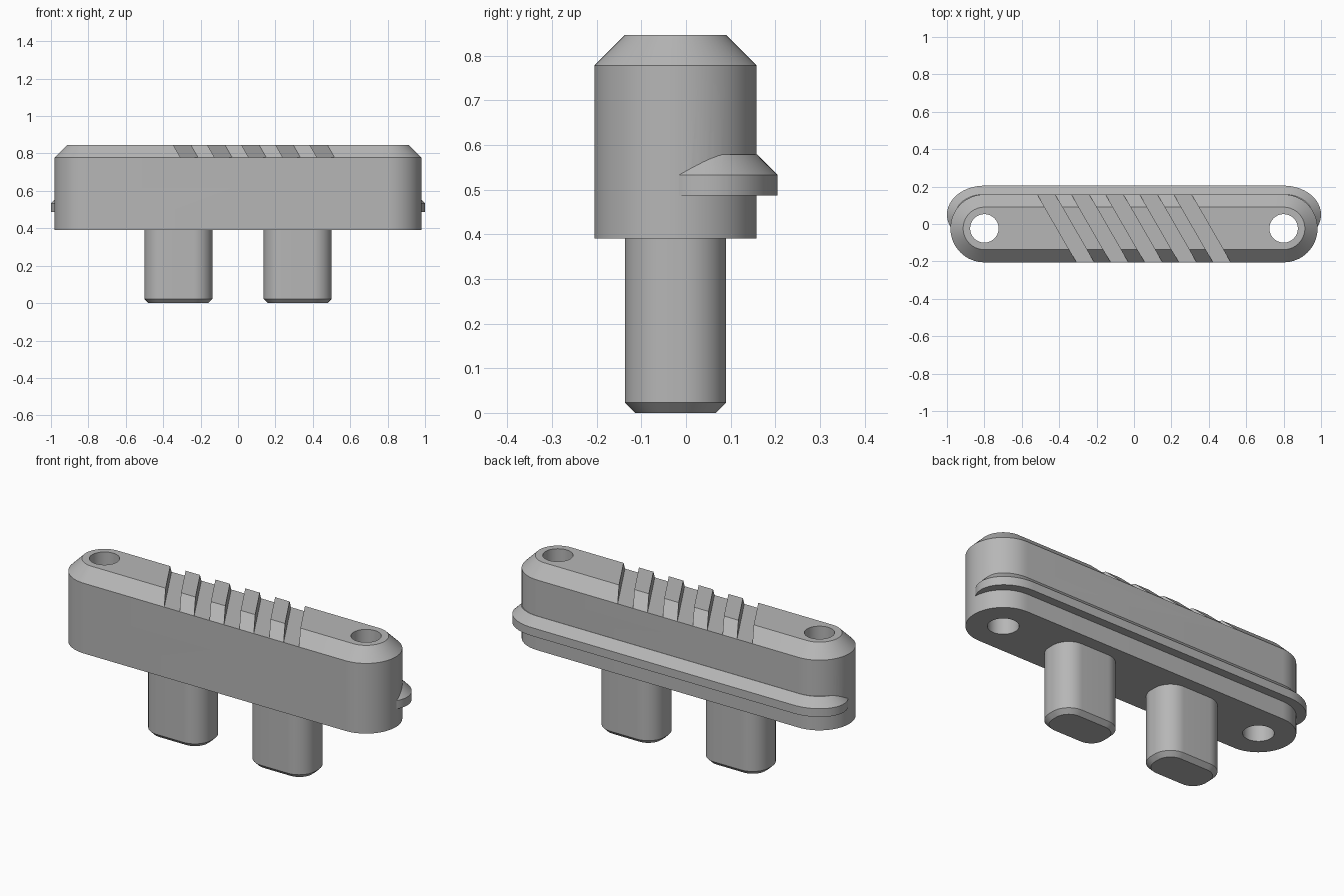
import bpy, bmesh, math
from mathutils import Matrix

cube = bpy.data.objects.get("Cube")
if cube:
    bpy.data.objects.remove(cube, do_unlink=True)

grey = bpy.data.materials.new("plain grey")
grey.use_nodes = True
colour = (0.47, 0.47, 0.47, 1)
grey.diffuse_color = colour
grey.node_tree.nodes["Principled BSDF"].inputs["Base Color"].default_value = colour

MID_Y = -0.0235      # centre line of the body
HOLE_X = 0.8         # centres of the rounded ends
FLOOR_Z = 0.778      # groove floor and start of the top chamfer
TOP_Z = 0.846


def finish(name, bm):
    bmesh.ops.recalc_face_normals(bm, faces=bm.faces)
    mesh = bpy.data.meshes.new(name)
    bm.to_mesh(mesh)
    bm.free()
    mesh.materials.append(grey)
    obj = bpy.data.objects.new(name, mesh)
    bpy.context.collection.objects.link(obj)
    return obj


def rounded_prism(name, centre, half_flat, radii, levels, steps=16):
    """Stack of rounded outlines; each level is (height, inset)."""
    bm = bmesh.new()
    rings = []
    for z, inset in levels:
        ring = []
        for quarter, (sx, sy) in enumerate([(1, 1), (-1, 1), (-1, -1), (1, -1)]):
            for i in range(steps + 1):
                a = (quarter + i / steps) * math.pi / 2
                x = centre[0] + sx * half_flat[0] + (radii[0] - inset) * math.cos(a)
                y = centre[1] + sy * half_flat[1] + (radii[1] - inset) * math.sin(a)
                ring.append(bm.verts.new((x, y, z)))
        rings.append(ring)
    for low, high in zip(rings, rings[1:]):
        for i in range(len(low)):
            j = (i + 1) % len(low)
            bm.faces.new((low[i], low[j], high[j], high[i]))
    bm.faces.new(rings[0])
    bm.faces.new(rings[-1])
    bmesh.ops.remove_doubles(bm, verts=bm.verts, dist=1e-5)
    return finish(name, bm)


def combine(target, tool, operation):
    mod = target.modifiers.new("combine", "BOOLEAN")
    mod.operation = operation
    mod.solver = "EXACT"
    mod.object = tool
    bpy.context.view_layer.update()
    graph = bpy.context.evaluated_depsgraph_get()
    mesh = bpy.data.meshes.new_from_object(target.evaluated_get(graph))
    target.modifiers.clear()
    target.data = mesh
    bpy.data.objects.remove(tool, do_unlink=True)


def smooth(obj):
    obj.data.shade_smooth()
    obj.data.set_sharp_from_angle(angle=math.radians(25))


# Long rounded body with a chamfered top
body = rounded_prism("body", (0, MID_Y), (HOLE_X, 0), (0.1815, 0.1815),
                     [(0.39, 0), (FLOOR_Z, 0), (TOP_Z, 0.068)])

# Lip along the back, fading into the rounded ends
lip = rounded_prism("back_lip", (0, 0.05), (HOLE_X, 0), (0.2, 0.155),
                    [(0.487, 0), (0.533, 0), (0.579, 0.046)])
combine(body, lip, "UNION")

# Screw holes through both ends
for side in (-1, 1):
    hole = rounded_prism("hole_cutter", (side * HOLE_X, MID_Y), (0, 0),
                         (0.076, 0.076), [(0.2, 0), (1, 0)])
    combine(body, hole, "DIFFERENCE")

# Slanted grip grooves across the top
slant = math.radians(30)
for i in range(-2, 3):
    bm = bmesh.new()
    bmesh.ops.create_cube(bm, size=1)
    bm.transform(Matrix.Translation((i * 0.1825, MID_Y, FLOOR_Z + 0.1))
                 @ Matrix.Rotation(slant, 4, "Z")
                 @ Matrix.Diagonal((0.094 * math.cos(slant), 0.7, 0.2, 1)))
    combine(body, finish("groove_cutter", bm), "DIFFERENCE")
smooth(body)

# Two pegs below, chamfered at the tip
for side, label in ((-1, "right"), (1, "left")):
    peg = rounded_prism(label + "_peg", (side * 0.319, MID_Y), (0.082, 0.0135),
                        (0.1, 0.1), [(0, 0.023), (0.023, 0), (0.4, 0)])
    smooth(peg)
